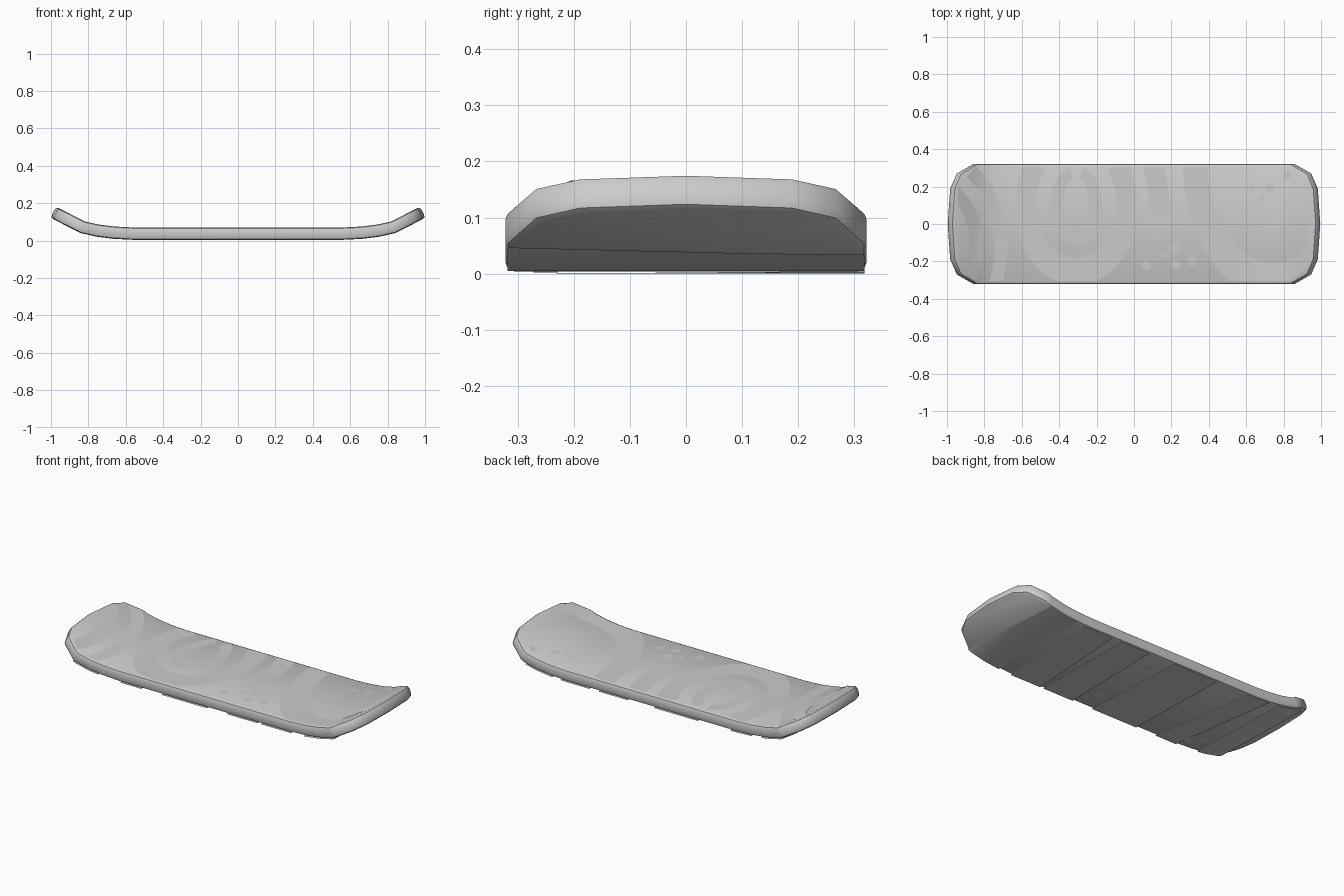
import bpy, bmesh, math
from mathutils import Vector

if "Cube" in bpy.data.objects:
    bpy.data.objects.remove(bpy.data.objects["Cube"])

HALF = 0.033          # half of the deck thickness
# bend of the deck: distance from the middle -> height of centre line
BEND = [(0, .037), (.56, .037), (.66, .042), (.75, .053), (.83, .071), (.995, .155)]
STATIONS = [s * p[0] for p in BEND[1:-1] for s in (-1, 1)]


def slope(i):
    (a, za), (b, zb) = BEND[i], BEND[i + 1]
    return (zb - za) / (b - a)


def bend(co):
    """Map a flat deck point (x, y, h) onto the kicked-up profile."""
    s, x = (1 if co.x >= 0 else -1), abs(co.x)
    i = max(k for k in range(len(BEND) - 1) if x >= BEND[k][0] - 1e-6)
    node = [slope(0)] + [(slope(k - 1) + slope(k)) / 2 for k in range(1, len(BEND) - 1)]
    node.append(slope(len(BEND) - 2))
    t = (x - BEND[i][0]) / (BEND[i + 1][0] - BEND[i][0])
    z = BEND[i][1] + t * (BEND[i + 1][1] - BEND[i][1])
    m = node[i] + t * (node[i + 1] - node[i])
    n = Vector((-m, 1)).normalized()
    return Vector((s * (x + n.x * co.z), co.y, z + n.y * co.z))


def cut(bm, point, normal, clip=False):
    bmesh.ops.bisect_plane(bm, geom=bm.verts[:] + bm.edges[:] + bm.faces[:], dist=1e-5,
                           plane_co=point, plane_no=normal, clear_outer=clip)


def finish(bm, name):
    for x in STATIONS:
        cut(bm, (x, 0, 0), (1, 0, 0))
    for v in bm.verts:
        v.co = bend(v.co)
    me = bpy.data.meshes.new(name)
    bm.to_mesh(me)
    bm.free()
    me.shade_smooth()
    me.set_sharp_from_angle(angle=math.radians(40))
    ob = bpy.data.objects.new(name, me)
    bpy.context.collection.objects.link(ob)
    return ob


# deck: rounded outline, extruded, rim softened, then bent
corner = [(.988, 0), (.975, .19), (.94, .27), (.85, .322)]
outline = corner + [(-x, y) for x, y in reversed(corner)] + [(-x, -y) for x, y in corner[1:]]
outline += [(x, -y) for x, y in reversed(corner[1:])]
bm = bmesh.new()
base = bm.faces.new([bm.verts.new((x, y, -HALF)) for x, y in outline])
ext = bmesh.ops.extrude_face_region(bm, geom=[base], use_keep_orig=True)
for g in ext["geom"]:
    if isinstance(g, bmesh.types.BMVert):
        g.co.z = HALF
bmesh.ops.recalc_face_normals(bm, faces=bm.faces[:])
rim = [e for e in bm.edges if abs(e.verts[0].co.z - e.verts[1].co.z) < 1e-6]
bmesh.ops.bevel(bm, geom=rim, offset=.016, segments=2, profile=.5, affect='EDGES')
finish(bm, "deck")


# thin printed shapes lying on the deck
def decal(name, quads, h, half_y=.305):
    bm = bmesh.new()
    for q in quads:
        f = bm.faces.new([bm.verts.new((x, y, h)) for x, y in q])
        f.normal_update()
        if f.normal.z * h < 0:
            f.normal_flip()
    bmesh.ops.remove_doubles(bm, verts=bm.verts[:], dist=1e-5)
    for s in (-1, 1):
        cut(bm, (0, s * half_y, 0), (0, s, 0), True)
        cut(bm, (s * .955, 0, 0), (s, 0, 0), True)
        for t in (-1, 1):
            cut(bm, (s * .9, t * .262, 0), (s, t * .95, 0), True)
    finish(bm, name)


def band(name, c, r_in, r_out, a0, a1, n=14):
    def pt(r, k):
        a = math.radians(a0 + (a1 - a0) * k / n)
        return (c[0] + r[0] * math.cos(a), c[1] + r[1] * math.sin(a))
    decal(name, [[pt(r_in, k), pt(r_out, k), pt(r_out, k + 1), pt(r_in, k + 1)]
                 for k in range(n)], HALF + .002)


def dots(name, spots, h):
    decal(name, [[(x + r * math.cos(k * math.pi / 3), y + r * math.sin(k * math.pi / 3))
                  for k in range(6)] for x, y, r in spots], h)


# curved bands on top
band("ring_band", (-.31, .10), (.22, .28), (.33, .43), 140, 400, 22)
band("inner_ring_band", (-.31, .10), (.07, .15), (.14, .21), 105, 435, 20)
band("middle_band", (-.31, .10), (.39, .5), (.5, .6), -5, 40, 8)
band("right_band", (.75, .35), (.36, .56), (.49, .75), 175, 300)
band("left_band_outer", (-1.05, -.12), (.30, .42), (.37, .5), -50, 90)
band("left_band_inner", (-1.05, -.12), (.16, .27), (.23, .35), -50, 80)

# hexagonal dots on top
dots("top_dots", [(.11, .07, .018), (.13, -.05, .025), (.155, -.17, .018), (.215, -.13, .035),
                  (.065, -.22, .028), (.225, -.22, .028), (.31, -.2, .028), (.63, .19, .017),
                  (.73, .19, .028), (.69, .14, .016), (.83, .26, .023)], HALF + .002)

# slanted stripes underneath: (start, end) at back edge, then at front edge
STRIPES = [(.82, .65, .85, .65), (.60, .41, .57, .37), (.35, .16, .35, .15),
           (-.01, -.30, .02, -.28), (-.51, -.65, -.41, -.55), (-.71, -.9, -.69, -.85)]
for i, (a, b, c, d) in enumerate(STRIPES):
    decal(f"bottom_stripe_{i + 1}", [[(a, .318), (b, .318), (d, -.318), (c, -.318)]],
          -HALF - .004, .318)
dots("bottom_dots", [(.07, .2, .03), (.015, .12, .02), (-.58, -.25, .025), (-.64, -.2, .025),
                     (.083, -.18, .025), (.12, -.25, .02)], -HALF - .002)
